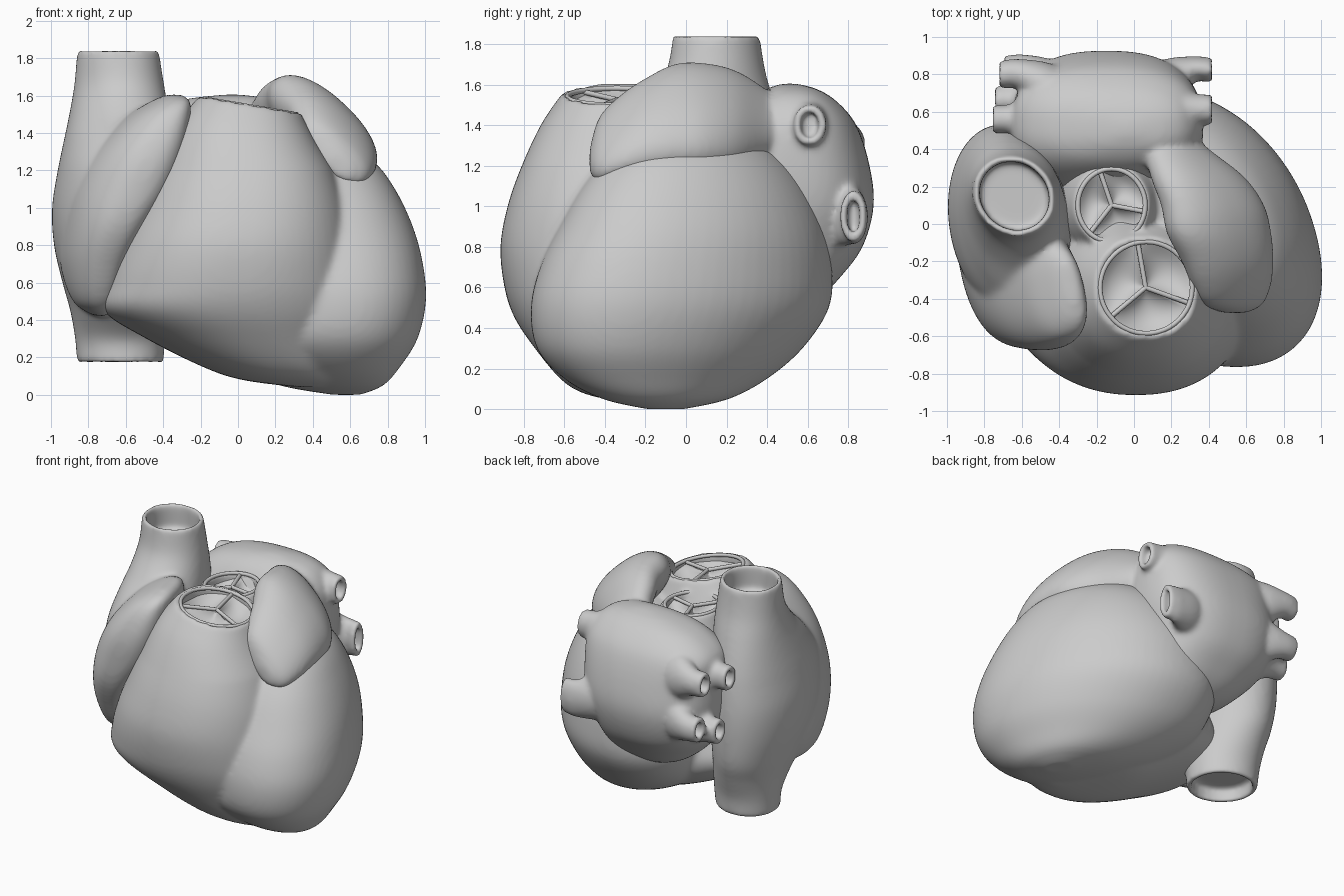
import bpy, bmesh, math
from mathutils import Vector

if "Cube" in bpy.data.objects:
    bpy.data.objects.remove(bpy.data.objects["Cube"])

SEG = 64


def finish(name, bm, angle=40):
    bmesh.ops.recalc_face_normals(bm, faces=bm.faces[:])
    me = bpy.data.meshes.new(name)
    bm.to_mesh(me)
    bm.free()
    for p in me.polygons:
        p.use_smooth = True
    me.set_sharp_from_angle(angle=math.radians(angle))
    ob = bpy.data.objects.new(name, me)
    bpy.context.collection.objects.link(ob)
    return ob


def spline(keys, steps=6):
    """Catmull-Rom through the section tuples."""
    k = [keys[0]] + list(keys) + [keys[-1]]
    out = []
    for i in range(1, len(k) - 2):
        for j in range(steps):
            t = j / steps
            out.append([0.5 * (2 * b + (c - a) * t + (2 * a - 5 * b + 4 * c - d) * t * t
                               + (3 * b - a - 3 * c + d) * t ** 3)
                        for a, b, c, d in zip(*k[i - 1:i + 3])])
    out.append(list(keys[-1]))
    return out


def lip(sec, thick, depth):
    """Rings that turn an end inward to make a hollow opening."""
    t, u, v, a, b = sec
    return [[t, u, v, a - thick, b - thick], [t + depth, u, v, a - thick, b - thick]]


def loft(name, keys, axis='z', power=2.0, shear=0.0, tilt=0.0, start=None, end=None, warp=None):
    """Skin sections (t, u, v, radius_u, radius_v) stacked along an axis."""
    secs = spline(keys)
    if start:
        secs = lip(keys[0], *start)[::-1] + secs
    if end:
        secs = secs + lip(keys[-1], *end)
    bm = bmesh.new()
    rings = []
    for t, u, v, a, b in secs:
        ring = []
        for i in range(SEG):
            p = 2 * math.pi * i / SEG
            c, s = math.cos(p), math.sin(p)
            du = max(a, .004) * math.copysign(abs(c) ** (2 / power), c)
            dv = max(b, .004) * math.copysign(abs(s) ** (2 / power), s)
            du -= shear * dv
            du, dv = (du * math.cos(tilt) - dv * math.sin(tilt),
                      du * math.sin(tilt) + dv * math.cos(tilt))
            q = {'z': (u + du, v + dv, t), 'y': (u + du, t, v + dv), 'x': (t, u + du, v + dv)}[axis]
            ring.append(bm.verts.new(warp(*q) if warp else q))
        rings.append(ring)
    skin(bm, rings)
    bm.faces.new(rings[0])
    bm.faces.new(rings[-1])
    return finish(name, bm)


def skin(bm, rings):
    for r0, r1 in zip(rings, rings[1:]):
        for i in range(SEG):
            j = (i + 1) % SEG
            bm.faces.new((r0[i], r0[j], r1[j], r1[i]))


def fuse(name, parts, rounds):
    """Grow parts together into one soft body."""
    with bpy.context.temp_override(active_object=parts[0], object=parts[0],
                                   selected_objects=parts, selected_editable_objects=parts):
        bpy.ops.object.join()
    ob = parts[0]
    ob.name = name
    rm = ob.modifiers.new("fuse", 'REMESH')
    rm.mode, rm.voxel_size, rm.use_smooth_shade = 'VOXEL', .016, True
    sm = ob.modifiers.new("soften", 'SMOOTH')
    sm.factor, sm.iterations = .5, rounds


def valve(name, centre, rx, ry, normal, first):
    """Three sagging cusps with raised edges and a rim."""
    rot = Vector(normal).to_track_quat('Z', 'Y').to_matrix()
    put = lambda x, y, z: Vector(centre) + rot @ Vector((x, y, z))
    bm = bmesh.new()
    rows = []
    for k in range(11):
        r = .02 + .98 * k / 10
        row = []
        for i in range(SEG):
            p = 2 * math.pi * i / SEG
            sag = abs(math.sin(1.5 * (p - first))) ** .6 * math.sin(math.pi * min(r, .97)) ** .5
            row.append(bm.verts.new(put(rx * r * math.cos(p), ry * r * math.sin(p), -.02 - .08 * sag)))
        rows.append(row)
    skin(bm, rows)
    bm.faces.new(rows[0])
    finish(name + "_cusps", bm, 60)
    cu = bpy.data.curves.new(name + "_edges", 'CURVE')
    cu.dimensions = '3D'
    cu.bevel_depth = .013
    lines = [[put(0, 0, -.015), put(rx * math.cos(a), ry * math.sin(a), -.01)]
             for a in (first, first + 2 * math.pi / 3, first + 4 * math.pi / 3)]
    lines.append([put(rx * math.cos(i * math.pi / 24), ry * math.sin(i * math.pi / 24), 0) for i in range(48)])
    for n, pts in enumerate(lines):
        sp = cu.splines.new('POLY')
        sp.points.add(len(pts) - 1)
        for q, pt in zip(sp.points, pts):
            q.co = (*pt, 1)
        sp.use_cyclic_u = n == 3
    bpy.context.collection.objects.link(bpy.data.objects.new(name + "_edges", cu))


# left ventricle: egg leaning to the front right
left_v = loft("left_ventricle", [
    (0, .58, -.1, .07, .09), (.05, .5, -.1, .26, .31), (.15, .41, -.1, .43, .5),
    (.3, .35, -.08, .575, .655), (.5, .335, -.03, .63, .735), (.7, .325, .0, .625, .72),
    (.9, .32, .03, .58, .655), (1.1, .33, .04, .48, .55), (1.25, .33, .04, .37, .42),
    (1.36, .3, .04, .22, .25), (1.4, .28, .02, .05, .05)], shear=.29, power=2.1)


# right ventricle, rising to a slanted opening
def slant(x, y, z):
    k = min(max((z - 1.2) / .35, 0), 1)
    return x, y, z - (x - .06) * .17 * k


right_v = loft("right_ventricle", [
    (.04, .42, -.2, .1, .15), (.08, .32, -.19, .3, .32), (.15, .22, -.19, .41, .43),
    (.3, .08, -.18, .57, .565), (.45, -.02, -.22, .7, .625), (.6, -.02, -.26, .68, .635),
    (.8, .0, -.3, .625, .615), (1.0, .025, -.32, .56, .56), (1.2, .035, -.35, .475, .46),
    (1.4, .04, -.355, .37, .36), (1.555, .065, -.34, .27, .27)],
    power=2.25, shear=.02, end=(.03, -.13), warp=slant)

# aortic root between the atria
root = loft("aortic_root", [
    (.9, -.1, .08, .34, .34), (1.15, -.11, .1, .32, .32), (1.35, -.12, .1, .26, .27),
    (1.5, -.12, .1, .2, .215)], end=(.03, -.13))
fuse("ventricles", [right_v, left_v, root], 14)

# right atrium with upper and lower great veins
right_a = loft("right_atrium", [
    (.17, -.63, .17, .23, .225), (.3, -.63, .17, .24, .24), (.45, -.635, .12, .26, .34),
    (.6, -.65, .06, .285, .45), (.8, -.655, .02, .325, .51), (1.0, -.655, .01, .335, .52),
    (1.2, -.645, .01, .315, .5), (1.35, -.64, .05, .29, .43), (1.5, -.635, .11, .265, .33),
    (1.65, -.635, .145, .24, .25), (1.8, -.64, .15, .222, .219), (1.84, -.64, .15, .22, .218)],
    shear=.1, start=(.035, .1), end=(.035, -.18))

# right auricle: wedge flap on the front
ear_r = loft("right_auricle", [
    (.42, -.73, -.22, .03, .08), (.5, -.77, -.23, .1, .2), (.7, -.77, -.22, .16, .33),
    (.9, -.71, -.25, .21, .39), (1.1, -.62, -.28, .25, .39), (1.3, -.53, -.31, .23, .36),
    (1.48, -.43, -.34, .16, .28), (1.57, -.36, -.34, .09, .2), (1.605, -.34, -.32, .03, .1)],
    power=2.5, shear=.2)
fuse("right_atrium", [right_a, ear_r], 14)

# left atrium across the back
left_a = loft("left_atrium", [
    (.48, -.06, .42, .14, .12), (.55, -.08, .43, .27, .23), (.65, -.11, .46, .36, .3),
    (.8, -.15, .5, .44, .37), (1.0, -.15, .52, .5, .405), (1.2, -.14, .52, .51, .385),
    (1.4, -.14, .54, .5, .3), (1.52, -.1, .53, .39, .21), (1.58, -.05, .52, .23, .12),
    (1.605, -.03, .51, .04, .03)], power=2.5)

# lung veins: end position, radii, and the side they leave on
veins = [(.42, .61, 1.40, .08, .1), (.42, .825, .95, .065, .125),
         (-.76, .56, 1.28, .075, .09), (-.72, .80, 1.31, .075, .09),
         (-.75, .66, .92, .075, .09), (-.7, .825, .98, .075, .09)]
parts = [left_a]
for n, (x, y, z, a, b) in enumerate(veins):
    s = 1 if x > 0 else -1
    iy, iz = .55 + (y - .55) * .4, 1.13 + (z - 1.13) * .75
    parts.append(loft("lung_vein_%d" % (n + 1), [
        (x - s * .42, iy, iz, .15, .18), (x - s * .25, iy * .5 + y * .5, iz * .5 + z * .5, .14, .17),
        (x - s * .1, y, z, a * 1.1, b * 1.1), (x - s * .03, y, z, a * 1.03, b * 1.03), (x, y, z, a, b)],
        axis='x', end=(.035, -s * .09)))

# left auricle: thick tilted ear over the left ventricle
parts.append(loft("left_auricle", [
    (.5, .2, 1.38, .1, .08), (.4, .23, 1.405, .2, .12), (.25, .34, 1.425, .3, .16),
    (.1, .42, 1.44, .335, .165), (-.05, .455, 1.435, .34, .165), (-.2, .5, 1.395, .3, .145),
    (-.33, .52, 1.34, .26, .12), (-.43, .525, 1.28, .2, .09), (-.475, .54, 1.22, .07, .05)],
    axis='y', power=2.2, tilt=math.radians(-43)))
fuse("left_atrium", parts, 10)

# outlet valves
valve("pulmonary_valve", (.065, -.34, 1.54), .245, .25, (.17, 0, 1), math.radians(10))
valve("aortic_valve", (-.12, .1, 1.49), .18, .195, (0, 0, 1), math.radians(50))
